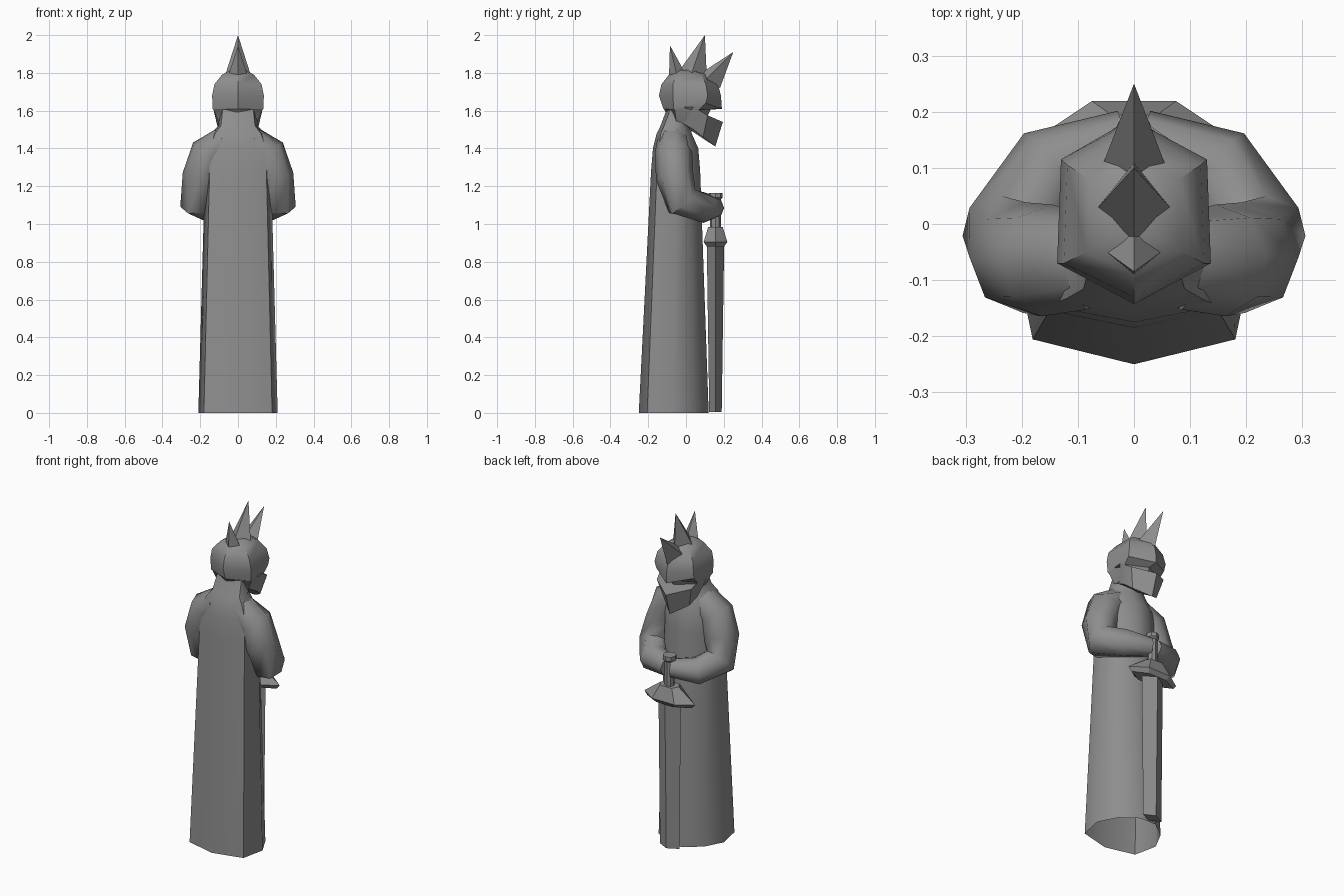
import bpy
import bmesh
import math
from mathutils import Vector

cube = bpy.data.objects.get("Cube")
if cube:
    bpy.data.objects.remove(cube)

stone = bpy.data.materials.new("grey_stone")
stone.use_nodes = True
STONE = (0.27, 0.27, 0.27, 1)
stone.diffuse_color = STONE
stone.node_tree.nodes["Principled BSDF"].inputs["Base Color"].default_value = STONE


def finish(name, bm, smooth=None):
    """Turn a bmesh into a stone object, smooth below the given angle."""
    bmesh.ops.recalc_face_normals(bm, faces=bm.faces)
    mesh = bpy.data.meshes.new(name)
    bm.to_mesh(mesh)
    bm.free()
    mesh.materials.append(stone)
    obj = bpy.data.objects.new(name, mesh)
    bpy.context.collection.objects.link(obj)
    if smooth:
        bpy.ops.object.select_all(action="DESELECT")
        obj.select_set(True)
        bpy.context.view_layer.objects.active = obj
        bpy.ops.object.shade_smooth_by_angle(angle=math.radians(smooth))
    return obj


def loft(name, rings, bottom=True, top=True, smooth=None):
    """Skin equal-sized rings of points."""
    bm = bmesh.new()
    rows = [[bm.verts.new(p) for p in ring] for ring in rings]
    n = len(rows[0])
    for a, b in zip(rows, rows[1:]):
        for i in range(n):
            j = (i + 1) % n
            bm.faces.new((a[i], a[j], b[j], b[i]))
    if bottom:
        bm.faces.new(rows[0][::-1])
    if top:
        bm.faces.new(rows[-1])
    return finish(name, bm, smooth)


def mirrored(half):
    """Complete a half outline (x >= 0) across x = 0."""
    return half + [(-x, y, z) for x, y, z in reversed(half) if x > 0]


# Robe, shoulders and neck
def robe_ring(z, w, back, front):
    shape = [(0, 0), (.86, .12), (1, .5), (.72, .8), (.25, 1)]
    return mirrored([(w * x, back + (front - back) * y, z) for x, y in shape])


loft("robe", [robe_ring(*r) for r in (
    (0, .21, -.25, .12), (1.28, .175, -.185, .075), (1.40, .175, -.175, .065),
    (1.48, .14, -.155, .03), (1.52, .105, -.135, .025), (1.64, .09, -.09, .07))],
    bottom=False, smooth=50)


# Bent arms, joining at the grip
def arm(name, side):
    path = [(.07, -.07, 1.435), (.155, -.065, 1.375), (.195, -.06, 1.25),
            (.215, -.02, 1.12), (.145, .10, 1.085), (.01, .15, 1.085)]
    radii = [.085, .10, .10, .095, .08, .055]
    pts = [Vector((x * side, y, z)) for x, y, z in path]
    rings = []
    for i, (p, r) in enumerate(zip(pts, radii)):
        t = (pts[min(i + 1, len(pts) - 1)] - pts[max(i - 1, 0)]).normalized()
        u = t.cross(Vector((side, 1, 0))).normalized()
        v = t.cross(u)
        angles = [math.tau * k / 8 for k in range(8)]
        rings.append([p + r * (u * math.cos(a) + v * math.sin(a)) for a in angles])
    loft(name, rings, smooth=50)


arm("left_arm", 1)
arm("right_arm", -1)


# Helmet skull with a jutting brow over a recessed face
def skull_ring(z, w, back, side_back, side_front, front, dip=0):
    return mirrored([(0, back, z), (w, side_back, z),
                     (w * .95, side_front, z + dip), (0, front, z)])


loft("helmet", [skull_ring(*r) for r in (
    (1.54, .10, -.08, -.05, .05, .10), (1.605, .13, -.115, -.06, .07, .13),
    (1.61, .134, -.12, -.065, .105, .19, .03), (1.68, .137, -.143, -.07, .115, .185),
    (1.74, .125, -.13, -.07, .105, .17), (1.79, .085, -.09, -.05, .08, .115),
    (1.815, .04, -.045, -.02, .04, .05))], smooth=35)

# Pointed jaw guard
jaw_top = [(0, -.10, 1.60), (.13, -.04, 1.62), (.133, .04, 1.62),
           (.115, .115, 1.575), (0, .195, 1.54)]
jaw_low = [(0, -.05, 1.545), (.09, -.03, 1.54), (.105, .04, 1.50),
           (.085, .09, 1.46), (0, .155, 1.41)]
loft("jaw_guard", [mirrored(jaw_low), mirrored(jaw_top)], smooth=30)


# Crest of three leaning spikes
def spike(name, back, middle, front, half, z_back, z_front, tip):
    bm = bmesh.new()
    base = [bm.verts.new(p) for p in (
        (0, back, z_back), (half, middle, (z_back + z_front) / 2),
        (0, front, z_front), (-half, middle, (z_back + z_front) / 2))]
    apex = bm.verts.new((0, *tip))
    bm.faces.new(base[::-1])
    for i in range(4):
        bm.faces.new((base[i], base[(i + 1) % 4], apex))
    finish(name, bm)


spike("rear_spike", -.09, -.05, -.01, .048, 1.78, 1.81, (-.085, 1.945))
spike("middle_spike", -.03, .03, .11, .064, 1.82, 1.78, (.10, 2.0))
spike("front_spike", .08, .10, .18, .058, 1.80, 1.72, (.25, 1.91))


# Sword standing point down
SWORD_Y = .156


def diamond(z, half, thick):
    return [(half, SWORD_Y, z), (0, SWORD_Y + thick, z),
            (-half, SWORD_Y, z), (0, SWORD_Y - thick, z)]


loft("sword_blade", [diamond(.005, .065, .033), diamond(.9, .075, .046)])


def guard_ring(z, half, shoulder, thick):
    return [(sx * x, SWORD_Y + sy * thick * k, z) for sx, sy, x, k in (
        (1, 0, half, 0), (1, 1, shoulder, 1), (-1, 1, shoulder, 1),
        (-1, 0, half, 0), (-1, -1, shoulder, 1), (1, -1, shoulder, 1))]


loft("sword_guard", [guard_ring(.88, .15, .06, .045), guard_ring(.905, .17, .075, .063),
                     guard_ring(.985, .06, .04, .038)])


def round_ring(z, r):
    return [(r * math.cos(math.tau * k / 8), SWORD_Y + r * math.sin(math.tau * k / 8), z)
            for k in range(8)]


loft("sword_grip", [round_ring(z, r) for z, r in (
    (.97, .028), (1.13, .028), (1.14, .038), (1.165, .038))], smooth=40)
